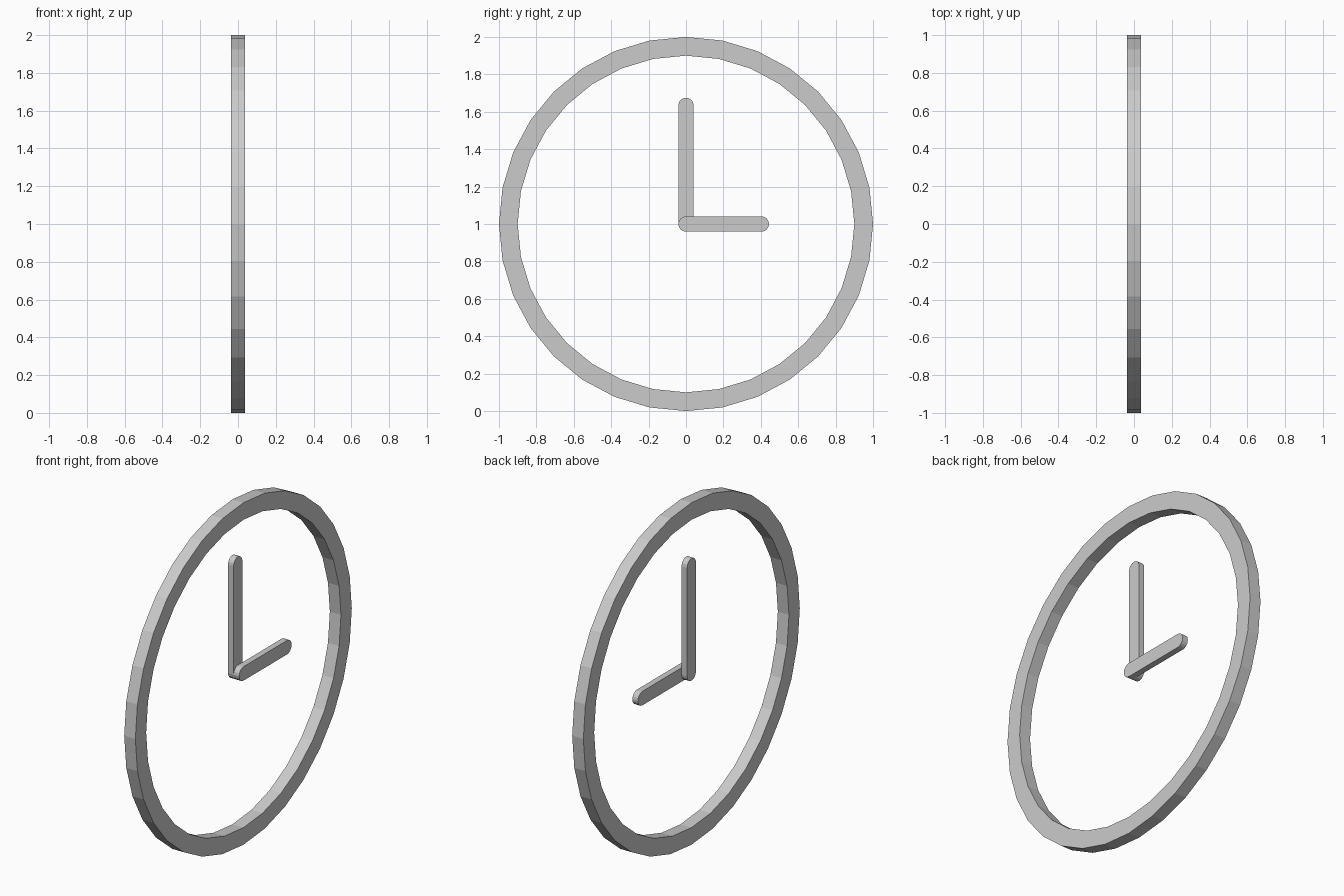
import bpy, bmesh
from math import sin, cos, pi

if "Cube" in bpy.data.objects:
    bpy.data.objects.remove(bpy.data.objects["Cube"])

T = 0.036   # half depth of the clock
CZ = 1.0    # height of the centre


def finish(name, bm):
    bmesh.ops.recalc_face_normals(bm, faces=bm.faces)
    mesh = bpy.data.meshes.new(name)
    bm.to_mesh(mesh)
    bm.free()
    obj = bpy.data.objects.new(name, mesh)
    bpy.context.collection.objects.link(obj)
    return obj


def ring(name, outer, inner, x0, x1, sides=32):
    bm = bmesh.new()
    section = [(outer, x0), (outer, x1), (inner, x1), (inner, x0)]
    loops = []
    for i in range(sides):
        a = 2 * pi * i / sides
        loops.append([bm.verts.new((x, r * sin(a), CZ + r * cos(a))) for r, x in section])
    for i in range(sides):
        a, b = loops[i], loops[(i + 1) % sides]
        for k in range(4):
            m = (k + 1) % 4
            bm.faces.new((a[k], a[m], b[m], b[k]))
    return finish(name, bm)


def hand(name, length, angle, x0, x1, r=0.041, steps=8):
    # Round-ended bar from the centre; angle is clockwise from 12 o'clock
    bm = bmesh.new()
    pts = [(r * cos(pi * i / steps), length + r * sin(pi * i / steps)) for i in range(steps + 1)]
    pts += [(-r * cos(pi * i / steps), -r * sin(pi * i / steps)) for i in range(steps + 1)]
    c, s = cos(angle), sin(angle)
    face = bm.faces.new([bm.verts.new((x0, u * c + v * s, CZ - u * s + v * c)) for u, v in pts])
    ext = bmesh.ops.extrude_face_region(bm, geom=[face], use_keep_orig=True)
    top = [g for g in ext["geom"] if isinstance(g, bmesh.types.BMVert)]
    bmesh.ops.translate(bm, verts=top, vec=(x1 - x0, 0, 0))
    return finish(name, bm)


# Outer rim
ring("clock_rim", 1.0, 0.9, -T, T)
# Two hands, stacked in depth
hand("minute_hand", 0.634, 0, -T, 0)
hand("hour_hand", 0.403, pi / 2, 0, T)
